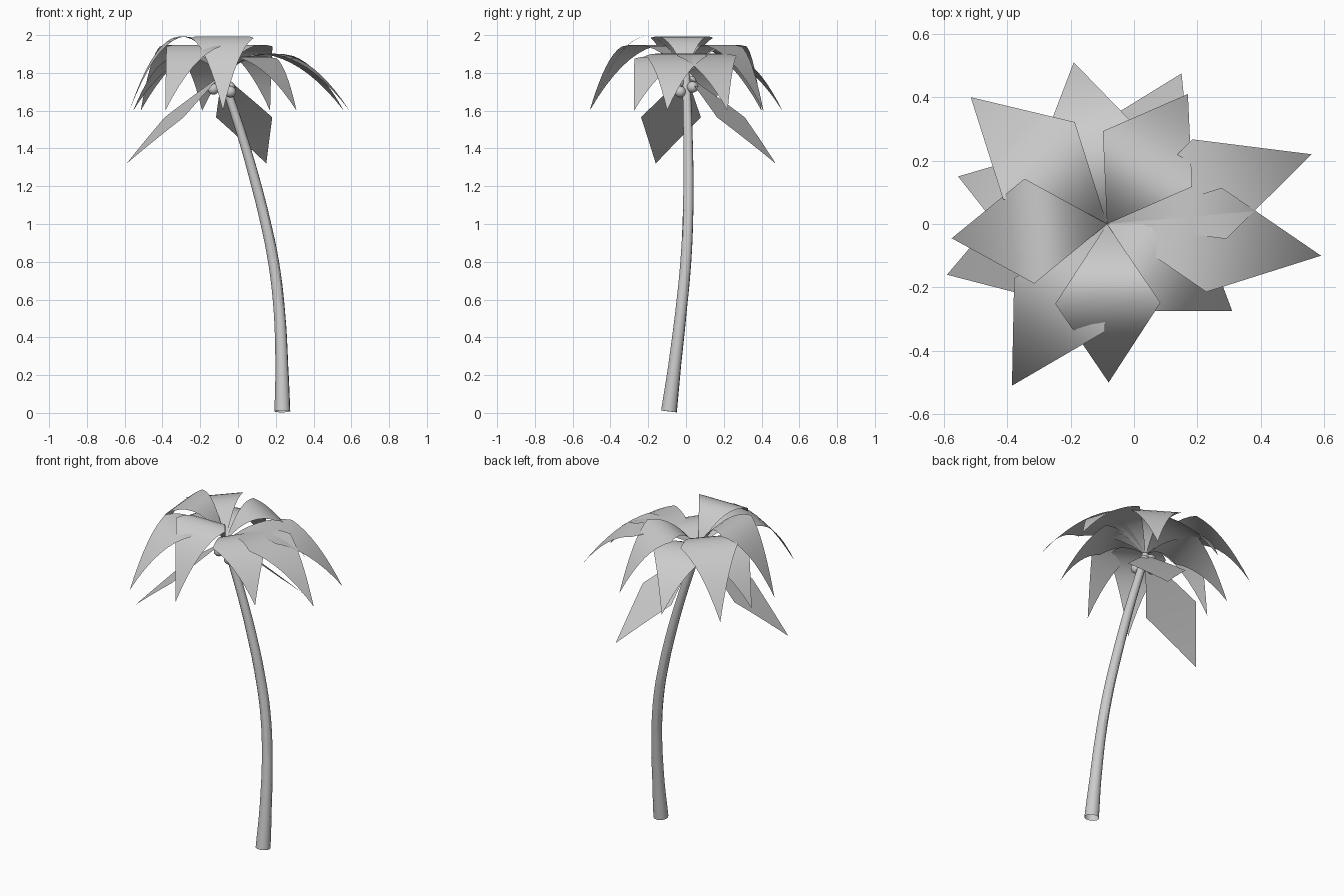
import bpy, bmesh, math
from mathutils import Vector

if "Cube" in bpy.data.objects:
    bpy.data.objects.remove(bpy.data.objects["Cube"])

CROWN = Vector((-0.085, 0.0, 1.79))   # point where all fronds meet


def finish(obj):
    bpy.ops.object.select_all(action='DESELECT')
    obj.select_set(True)
    bpy.context.view_layer.objects.active = obj
    return obj


# Trunk: curved, tapering tube
path = [(0.235, -0.09, 0.008, 0.042), (0.232, -0.06, 0.25, 0.034),
        (0.218, -0.025, 0.55, 0.030), (0.188, -0.001, 0.80, 0.029),
        (0.143, 0.01, 1.02, 0.028), (0.09, 0.013, 1.23, 0.027),
        (0.03, 0.011, 1.44, 0.025), (-0.035, 0.006, 1.64, 0.023),
        (-0.085, 0.0, 1.79, 0.021)]
curve = bpy.data.curves.new("trunk", 'CURVE')
curve.dimensions = '3D'
curve.bevel_depth = 1.0
curve.bevel_resolution = 4
curve.resolution_u = 4
spline = curve.splines.new('BEZIER')
spline.bezier_points.add(len(path) - 1)
for p, (x, y, z, r) in zip(spline.bezier_points, path):
    p.co = (x, y, z)
    p.radius = r
    p.handle_left_type = p.handle_right_type = 'AUTO'
trunk = bpy.data.objects.new("trunk", curve)
bpy.context.collection.objects.link(trunk)
finish(trunk)
bpy.ops.object.convert(target='MESH')
bpy.ops.object.shade_smooth_by_angle()


# Frond: kite-shaped sheet bent along an arch
def frond(name, tip_x, tip_y, tip_z, mid_z, half_width=0.166, steps=16):
    flat = Vector((tip_x - CROWN.x, tip_y - CROWN.y, 0))
    side = Vector((-flat.y, flat.x, 0)).normalized()
    ctrl_z = 2 * mid_z - 0.5 * (CROWN.z + tip_z)
    bm = bmesh.new()
    rows = []
    for i in range(steps + 1):
        t = i / steps
        z = (1 - t) ** 2 * CROWN.z + 2 * t * (1 - t) * ctrl_z + t * t * tip_z
        c = Vector((CROWN.x, CROWN.y, z)) + flat * t
        w = half_width * (1 - abs(2 * t - 1))
        offsets = (0,) if i in (0, steps) else (-w, w)
        rows.append([bm.verts.new(c + side * o) for o in offsets])
    for a, b in zip(rows, rows[1:]):
        bm.faces.new(a + b[::-1])
    bmesh.ops.recalc_face_normals(bm, faces=bm.faces)
    if sum(f.normal.z for f in bm.faces) < 0:
        bmesh.ops.reverse_faces(bm, faces=bm.faces)
    mesh = bpy.data.meshes.new(name)
    bm.to_mesh(mesh)
    bm.free()
    obj = bpy.data.objects.new(name, mesh)
    bpy.context.collection.objects.link(obj)
    finish(obj)
    bpy.ops.object.shade_smooth_by_angle()


# Groups of fronds: name, tip height, mid height, tip positions
groups = [
    ("top_frond", 1.6, 1.985, [(-0.575, -0.045), (-0.08, -0.50)]),
    ("high_frond", 1.6, 1.94, [(0.17, 0.41), (-0.385, -0.51), (-0.515, 0.40)]),
    ("long_frond", 1.6, 1.89, [(0.56, 0.22), (0.59, -0.10)]),
    ("middle_frond", 1.6, 1.875, [(-0.555, 0.15), (-0.19, 0.51), (0.31, -0.275)]),
    ("hanging_frond", 1.32, 1.565, [(0.15, 0.475), (-0.59, -0.16)]),
]
for name, tip_z, mid_z, tips in groups:
    for i, (x, y) in enumerate(tips):
        frond(f"{name}_{i + 1}", x, y, tip_z, mid_z)

# Coconuts clustered under the crown
nuts = [(-0.13, 0.0, 1.715), (-0.04, -0.03, 1.70), (-0.045, 0.035, 1.725),
        (-0.10, 0.025, 1.755), (-0.075, -0.035, 1.75)]
for i, pos in enumerate(nuts):
    bpy.ops.mesh.primitive_uv_sphere_add(segments=16, ring_count=10,
                                         radius=0.03, location=pos)
    bpy.context.object.name = f"coconut_{i + 1}"
    bpy.ops.object.shade_smooth_by_angle()
